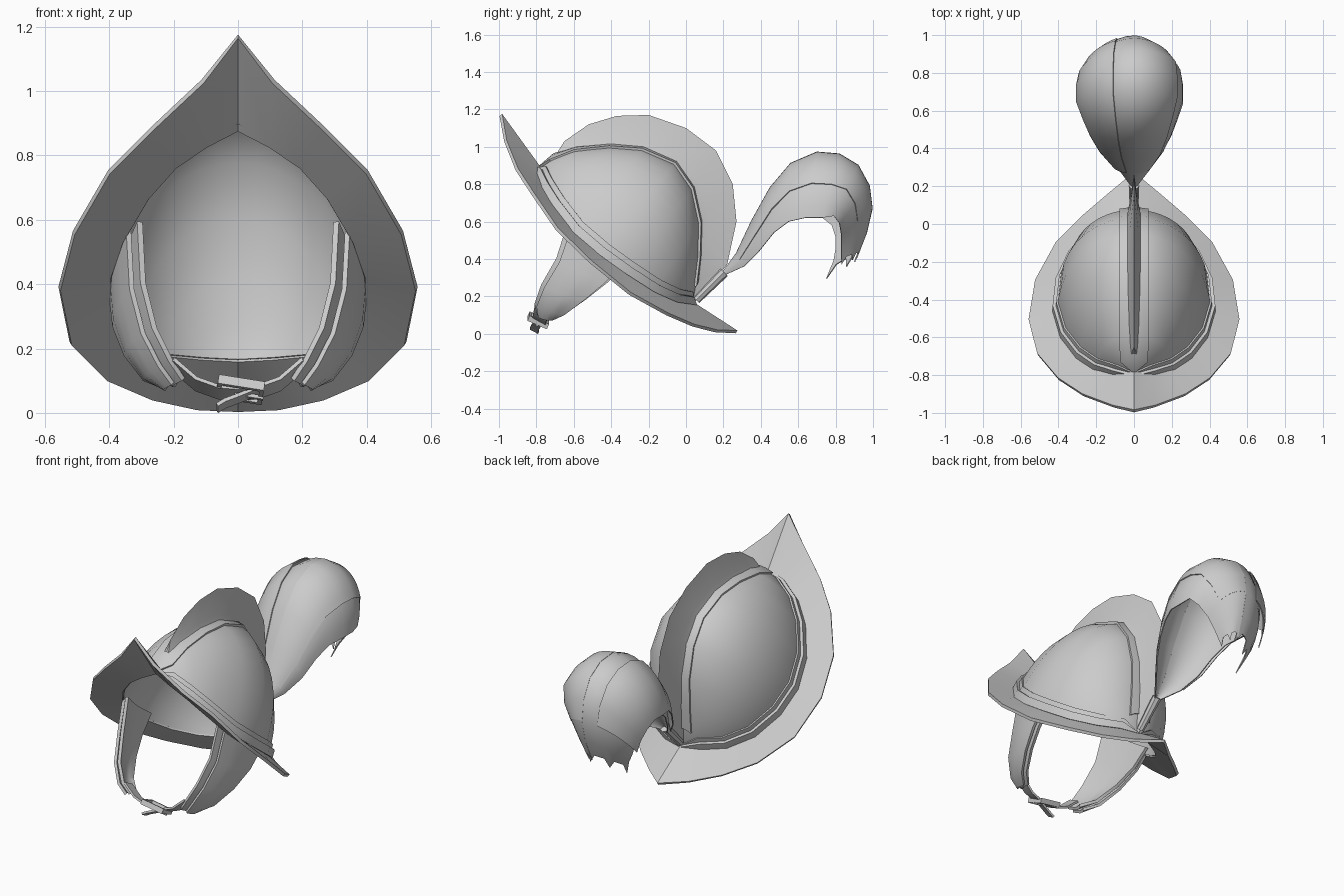
import bpy
import bmesh
from math import pi, sin, cos, radians
from mathutils import Vector, Euler

cube = bpy.data.objects.get("Cube")
if cube:
    bpy.data.objects.remove(cube)

grey = bpy.data.materials.new("plain_grey")
grey.use_nodes = True
grey.diffuse_color = (0.6, 0.6, 0.6, 1)
grey.node_tree.nodes["Principled BSDF"].inputs["Base Color"].default_value = (0.6, 0.6, 0.6, 1)


def finish(name, bm, mirror=False, thickness=0, offset=0, angle=35):
    """Turn a bmesh into an object, bake its modifiers and shade it."""
    mesh = bpy.data.meshes.new(name)
    bmesh.ops.remove_doubles(bm, verts=bm.verts, dist=0.0005)
    bm.to_mesh(mesh)
    bm.free()
    obj = bpy.data.objects.new(name, mesh)
    bpy.context.collection.objects.link(obj)
    mesh.materials.append(grey)
    if mirror:
        mod = obj.modifiers.new("mirror", "MIRROR")
        mod.merge_threshold = 0.002
    if thickness:
        mod = obj.modifiers.new("thickness", "SOLIDIFY")
        mod.thickness = thickness
        mod.offset = offset
    bpy.ops.object.select_all(action="DESELECT")
    obj.select_set(True)
    bpy.context.view_layer.objects.active = obj
    bpy.ops.object.convert(target="MESH")
    bpy.ops.object.shade_smooth_by_angle(angle=radians(angle))


def loft(name, rows, **options):
    """Skin a grid of points, one row after another."""
    bm = bmesh.new()
    grid = [[bm.verts.new(p) for p in row] for row in rows]
    for a, b in zip(grid, grid[1:]):
        for i in range(len(a) - 1):
            bm.faces.new((a[i], b[i], b[i + 1], a[i + 1]))
    finish(name, bm, **options)


def arc(low, high, a):
    """Point on the quarter ellipse from a side point up to the centre line."""
    p = low.lerp(high, sin(a))
    p.x = low.x * cos(a)
    return p


def arc_row(low, high, start, end, steps):
    return [arc(low, high, start + (end - start) * i / steps) for i in range(steps + 1)]


def points(values):
    return [Vector(v) for v in values]


def profile(values):
    return [Vector((0, y, z)) for y, z in values]


# Guide curves of the helmet, each running from front to back
brim_edge = points([(0, -.99, 1.17), (.11, -.965, 1.03), (.27, -.905, .88), (.4, -.82, .75),
                    (.51, -.69, .56), (.555, -.51, .385), (.52, -.3, .215), (.41, -.1, .105),
                    (.27, .04, .045), (.13, .16, .015), (0, .27, .01)])
bowl_rim = points([(0, -.78, .88), (.1, -.78, .83), (.195, -.755, .765), (.28, -.7, .67),
                   (.36, -.595, .535), (.4, -.46, .42), (.385, -.32, .32), (.32, -.18, .23),
                   (.22, -.07, .18), (.11, 0, .17), (0, .03, .165)])
crown = profile([(-.78, .88), (-.7, .95), (-.58, .985), (-.4, 1), (-.23, .985), (-.06, .91),
                 (.03, .78), (.07, .6), (.065, .42), (.05, .28), (.03, .165)])
fin_edge = profile([(-.73, .9), (-.65, 1.03), (-.52, 1.12), (-.37, 1.165), (-.2, 1.17), (0, 1.1),
                    (.16, .98), (.25, .8), (.27, .6), (.22, .37), (.04, .16)])

# Flat brim, creased along the centre line
loft("brim", list(zip(brim_edge, bowl_rim)), mirror=True, thickness=.018, angle=22)

# Bowl
loft("bowl", [arc_row(r, c, 0, pi / 2, 10) for r, c in zip(bowl_rim, crown)],
     mirror=True, thickness=.012, angle=60)

# Raised borders along the rim and the crown
rim_rows, inner_rows, crown_rows = [], [], []
for r, c in zip(bowl_rim, crown):
    height = max((c - r).length, .01)
    rim_rows.append(arc_row(r, c, 0, min(.055 / height, 1), 2))
    inner_rows.append(arc_row(r, c, 0, min(.09 / height, 1.1), 2))
    crown_rows.append(arc_row(r, c, pi / 2 - min(.075 / max(r.x, .01), 1.2), pi / 2, 2))
loft("rim_moulding", rim_rows, mirror=True, thickness=.032, offset=1)
loft("rim_border", inner_rows, mirror=True, thickness=.015, offset=1)
loft("crown_border", crown_rows[:-1], mirror=True, thickness=.018, offset=1)

# Crest fin, wide at the foot and sharp at the top
rows = []
for i, (c, f) in enumerate(zip(crown, fin_edge)):
    width = .015 + .025 * sin(pi * i / 10)
    rows.append([c + Vector((width, 0, 0)), c.lerp(f, .25) + Vector((width * .6, 0, 0)), f])
loft("crest_fin", rows, mirror=True, angle=30)

# Plume socket
bm = bmesh.new()
bmesh.ops.create_cone(bm, cap_ends=True, segments=8, radius1=.022, radius2=.028, depth=.21)
bmesh.ops.rotate(bm, verts=bm.verts, matrix=Euler((radians(-45), 0, 0)).to_matrix())
bmesh.ops.translate(bm, verts=bm.verts, vec=(0, .13, .255))
finish("plume_socket", bm)

# Plume: arched sheets hung from a spine, the left hem drawn in towards the tail
spine = profile([(.19, .32), (.27, .43), (.35, .6), (.45, .78), (.56, .91), (.7, .97),
                 (.82, .96), (.92, .9), (.98, .79), (.995, .67), (.965, .54), (.92, .43)])
base_hem = [(.01, .2, .31), (.09, .31, .36), (.15, .39, .44), (.19, .47, .54),
            (.22, .55, .6), (.25, .64, .62), (.25, .73, .62)]
right_hem = points(base_hem + [(.24, .78, .58), (.22, .8, .52), (.2, .8, .45),
                               (.17, .79, .39), (.14, .77, .34)])
left_hem = points(base_hem + [(.24, .79, .63), (.2, .82, .59), (.14, .83, .53),
                              (.09, .83, .46), (.05, .84, .4)])


def plume_sheet(name, hem, side, first, last, start, end, spread, jag):
    rows = []
    for low, high in list(zip(hem, spine))[first:last]:
        row = arc_row(low, high, start, end, 8)
        rows.append([Vector((p.x * spread * side, p.y, p.z + .02 * (spread - 1))) for p in row])
    # Ragged tips
    step = (rows[-1][4] - rows[-2][4]).normalized()
    for i, p in enumerate(rows[-1]):
        p += step * jag * (1 if i % 4 == 0 else -.3)
    if side < 0:
        rows.reverse()
    loft(name, rows, thickness=.006, angle=50)


plume_sheet("plume_left", left_hem, 1, 0, 12, 0, pi / 2, 1.03, .03)
plume_sheet("plume_left_upper", left_hem, 1, 1, 10, .55, pi / 2, 1.07, 0)
plume_sheet("plume_right", right_hem, -1, 0, 12, 0, pi / 2, 1, .05)
plume_sheet("plume_side_feather", right_hem, -1, 1, 10, .1, 1.2, 1.22, 0)

# Cheek flaps: an inner lining with a slightly smaller plate outside
front = points([(.315, -.63, .59), (.305, -.69, .4), (.27, -.77, .26), (.22, -.805, .16), (.18, -.79, .1)])
back = points([(.375, -.32, .36), (.365, -.42, .27), (.33, -.53, .185), (.27, -.64, .11), (.2, -.71, .085)])


def flap(name, push, inset, thickness):
    rows = []
    for f, b in zip(front, back):
        row = []
        for k in range(5):
            t = inset + (1 - 2 * inset) * k / 4
            bulge = .018 * sin(pi * t) + push
            row.append(f.lerp(b, t) + Vector((bulge, 0, -bulge * .4)))
        rows.append(row)
    loft(name, rows, mirror=True, thickness=thickness)


flap("cheek_lining", -.01, 0, .018)
flap("cheek_plate", .018, .06, .016)


# Chin strap and its loose tail
def ribbon(name, path, half, **options):
    loft(name, [[p - half, p + half] for p in path], thickness=.012, **options)


across = Vector((0, .035, -.018))
ribbon("chin_strap", points([(.2, -.77, .15), (.13, -.78, .09), (.06, -.785, .065), (0, -.785, .06)]),
       across, mirror=True)
ribbon("strap_tail", points([(.05, -.79, .065), (0, -.8, .045), (-.04, -.81, .03), (-.065, -.81, .015)]),
       across * .6)

# Buckle frame with a prong
bm = bmesh.new()
bars = [((0, -.05, 0), (.145, .014, .03)), ((0, .05, 0), (.145, .014, .03)),
        ((-.066, 0, 0), (.014, .1, .03)), ((.066, 0, 0), (.014, .1, .03)),
        ((.03, 0, -.016), (.09, .012, .012))]
for place, size in bars:
    made = bmesh.ops.create_cube(bm, size=1)["verts"]
    bmesh.ops.scale(bm, verts=made, vec=size)
    bmesh.ops.translate(bm, verts=made, vec=place)
bmesh.ops.rotate(bm, verts=bm.verts, matrix=Euler((radians(-24), radians(9), 0)).to_matrix())
bmesh.ops.translate(bm, verts=bm.verts, vec=(.007, -.79, .072))
finish("buckle", bm)
